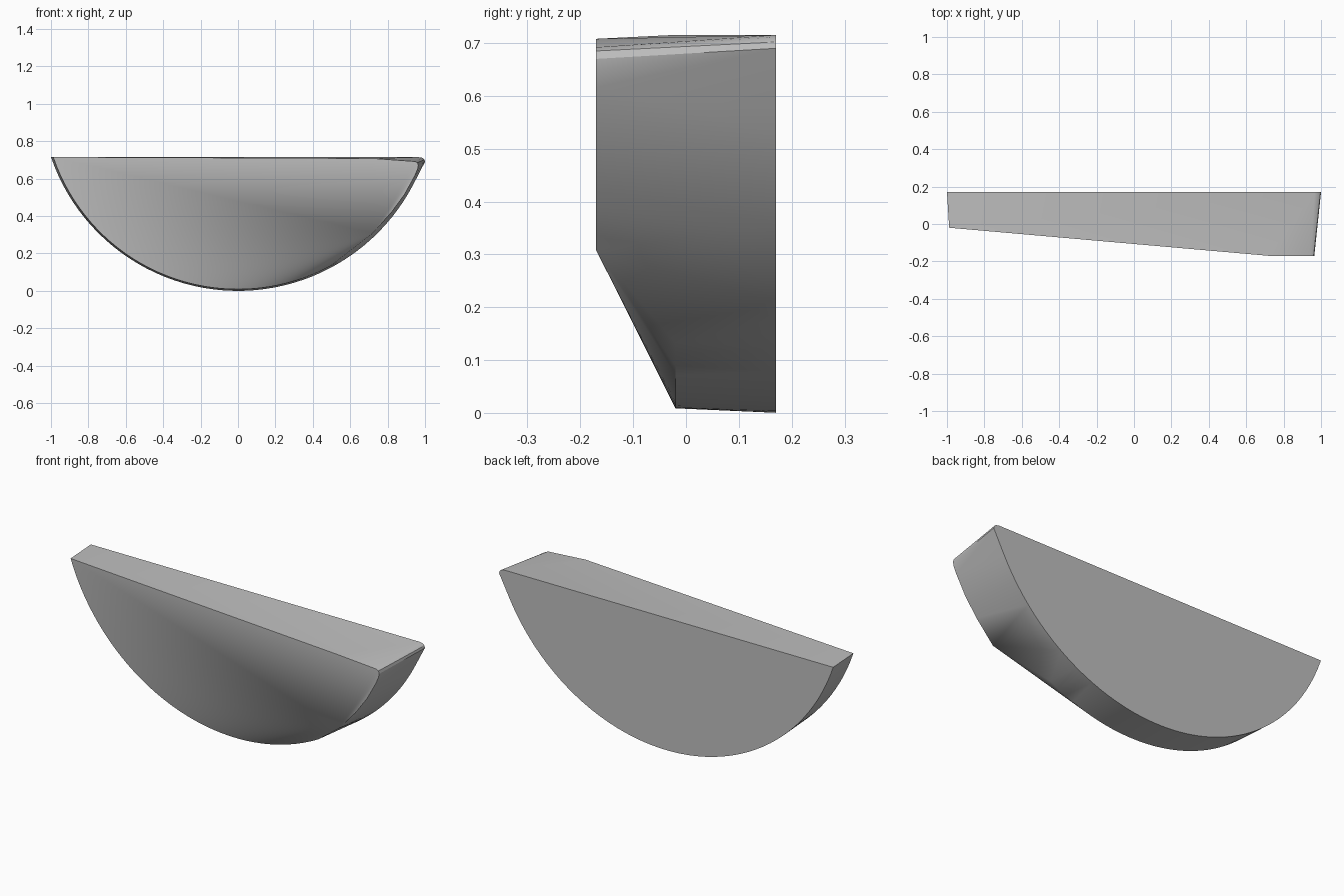
import bpy, bmesh, math

if "Cube" in bpy.data.objects:
    bpy.data.objects.remove(bpy.data.objects["Cube"])

BACK_Y, MID_Y, FRONT_Y = 0.17, -0.02, -0.17
TOP, R = 0.715, 1.0566          # rim height and radius of the curved underside


def arc(x0, x1, y, scale, n):
    """Points along the round underside, shrunk towards the rim centre."""
    a0, a1 = math.asin(x0 / R), math.asin(x1 / R)
    pts = []
    for i in range(n + 1):
        a = a0 + (a1 - a0) * i / n
        z = R - R * math.cos(a)
        pts.append((R * math.sin(a) * scale, y, TOP + (z - TOP) * scale))
    return pts


# Flat back outline with a small rounded right corner
points = arc(-1.0, 0.985, BACK_Y, 1.0, 48)
points += [(x, BACK_Y, z) for x, z in
           [(1.0, 0.69), (0.997, 0.702), (0.987, 0.711), (0.965, 0.715)]]

# Slim front rim on the left and bottom
points += arc(-1.0, 0.5, MID_Y, 0.988, 36)

# Raised flat patch at the front right
points += [(x, FRONT_Y, z) for x, z in
           [(0.72, 0.308), (0.82, 0.42), (0.89, 0.515), (0.945, 0.615),
            (0.960, 0.65), (0.964, 0.67), (0.960, 0.685), (0.945, 0.692),
            (0.72, 0.708)]]

# Skin the outlines into one closed body
bm = bmesh.new()
for p in points:
    bm.verts.new(p)
res = bmesh.ops.convex_hull(bm, input=bm.verts[:])
bmesh.ops.delete(bm, geom=[v for v in bm.verts if not v.link_faces], context='VERTS')
bmesh.ops.dissolve_limit(bm, angle_limit=math.radians(0.2),
                         verts=bm.verts[:], edges=bm.edges[:])
bmesh.ops.recalc_face_normals(bm, faces=bm.faces[:])

mesh = bpy.data.meshes.new("half_disc_body")
bm.to_mesh(mesh)
bm.free()
body = bpy.data.objects.new("half_disc_body", mesh)
bpy.context.collection.objects.link(body)

grey = bpy.data.materials.new("plain grey")
grey.diffuse_color = (0.52, 0.52, 0.52, 1)
grey.use_nodes = True
grey.node_tree.nodes["Principled BSDF"].inputs["Base Color"].default_value = grey.diffuse_color
mesh.materials.append(grey)

bpy.context.view_layer.objects.active = body
body.select_set(True)
bpy.ops.object.shade_smooth_by_angle(angle=math.radians(25))
